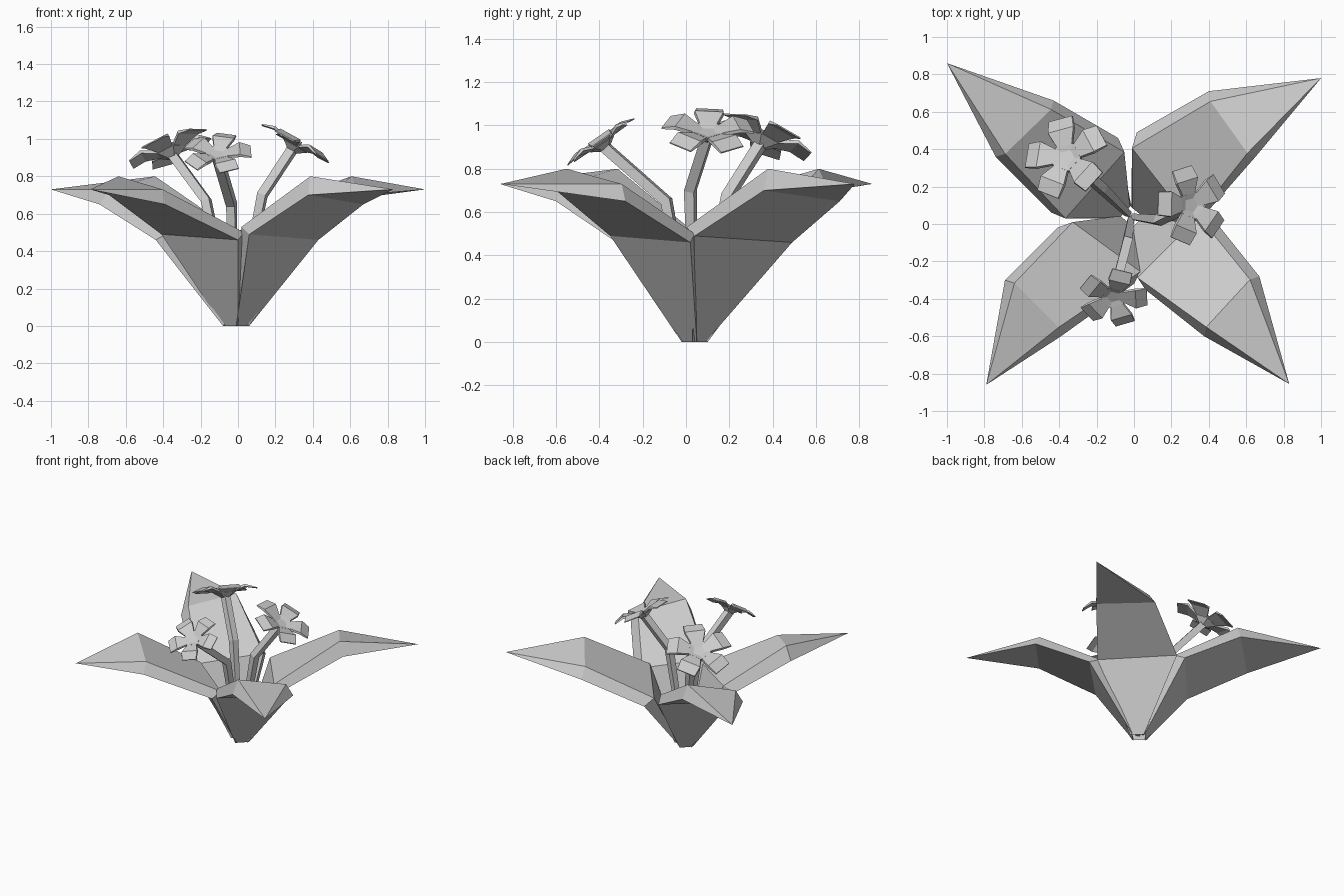
import bpy, bmesh, math
from mathutils import Vector

if "Cube" in bpy.data.objects:
    bpy.data.objects.remove(bpy.data.objects["Cube"])

UP = Vector((0, 0, 1))


def loft(bm, rings):
    """Skin a list of equal-length point rings and cap both ends."""
    vs = [[bm.verts.new(p) for p in r] for r in rings]
    n = len(vs[0])
    for a, b in zip(vs, vs[1:]):
        for i in range(n):
            j = (i + 1) % n
            bm.faces.new((a[i], a[j], b[j], b[i]))
    bm.faces.new(vs[0][::-1])
    bm.faces.new(vs[-1])


def finish(bm, name):
    bmesh.ops.recalc_face_normals(bm, faces=bm.faces)
    me = bpy.data.meshes.new(name)
    bm.to_mesh(me)
    bm.free()
    ob = bpy.data.objects.new(name, me)
    bpy.context.collection.objects.link(ob)


# Leaves: underside xy of the high edge and low edge at three rows, then the tip
leaves = {
    "right_back_leaf": [((.06, .03), (-.015, .09)), ((.37, .04), (.015, .49)), ((.65, .36), (.40, .71)), (1.0, .78)],
    "left_back_leaf": [((-.015, .10), (-.08, .03)), ((-.085, .46), (-.44, .06)), ((-.43, .66), (-.74, .36)), (-1.0, .86)],
    "left_front_leaf": [((-.08, .05), (.0, -.02)), ((-.41, -.02), (.0, -.32)), ((-.69, -.30), (-.39, -.60)), (-.79, -.86)],
    "right_front_leaf": [((-.01, -.02), (.06, .05)), ((.06, -.35), (.43, .02)), ((.375, -.60), (.67, -.28)), (.83, -.855)],
}
# Heights of (high under, low under, high top, low top), inset and pull-back per row
levels = [(0, 0, .01, .01, .01, .0), (.49, .46, .53, .50, .03, .075), (.70, .65, .80, .73, .045, .025)]
for name, (r0, r1, r2, tip) in leaves.items():
    bm = bmesh.new()
    vs = []
    for (hi, lo), (zh, zl, th, tl, inset, back) in zip((r0, r1, r2), levels):
        hi, lo = Vector((*hi, 0)), Vector((*lo, 0))
        d = (lo - hi).normalized() * inset
        inward = -((hi + lo) / 2).normalized() * back
        ring = [hi + UP * zh, lo + UP * zl,
                lo - d + inward + UP * tl, hi + d + inward + UP * th]
        vs.append([bm.verts.new(p) for p in ring])
    # Pointed end: all sides meet in one vertex
    point = bm.verts.new((*tip, .73))
    for i in range(4):
        j = (i + 1) % 4
        for a, b in zip(vs, vs[1:]):
            bm.faces.new((a[i], a[j], b[j], b[i]))
        bm.faces.new((vs[2][i], vs[2][j], point))
    bm.faces.new(vs[0][::-1])
    finish(bm, name)


# Flowers: centre, facing, radius, first petal angle, stem bend
flowers = [
    ("left_flower", (-.36, .355, .94), (-.33, .33, .88), .225, 30, (-.17, .19, .67)),
    ("right_flower", (.305, .10, .97), (.48, .03, .86), .205, 34, (.13, .02, .70)),
    ("front_flower", (-.11, -.39, .92), (-.03, -.57, .82), .18, -70, (-.035, -.09, .65)),
]
for name, centre, facing, rad, start, bend in flowers:
    centre, bend = Vector(centre), Vector(bend)
    rot = UP.rotation_difference(Vector(facing).normalized())

    def place(ang, r, side, h):
        """Point in flower space, measured in fractions of its radius."""
        c, s = math.cos(ang), math.sin(ang)
        return centre + rot @ (Vector((c * r - s * side, s * r + c * side, h)) * rad)

    # Five-sided cup in the middle
    bm = bmesh.new()
    angs = [math.radians(start + 36 + 72 * i) for i in range(5)]
    loft(bm, [[place(a, r, 0, h) for a in angs]
              for r, h in ((.13, -.20), (.38, -.04), (.37, .05), (.2, .0))])
    finish(bm, name + "_cup")

    # Petals widen, then droop at the end
    bm = bmesh.new()
    for i in range(5):
        a = math.radians(start + 72 * i)
        loft(bm, [[place(a, r, -w, h - t), place(a, r, w, h - t),
                   place(a, r, w * .95, h), place(a, r, -w * .95, h)]
                  for r, w, h, t in ((.28, .19, .04, .08), (.67, .34, .16, .08), (1.0, .31, .04, .03))])
    finish(bm, name + "_petals")

    # Bent four-sided stem
    bm = bmesh.new()
    root = Vector((-.015 + bend.x * .1, .035 + bend.y * .1, .03))
    path = [root, bend, centre - rot @ UP * rad * .12]
    dirs = [(path[1] - path[0]).normalized(), None, (path[2] - path[1]).normalized()]
    dirs[1] = (dirs[0] + dirs[2]).normalized()
    rings = []
    for p, d, r in zip(path, dirs, (.022, .034, .034)):
        q = UP.rotation_difference(d)
        rings.append([p + q @ Vector((r * math.cos(k * math.pi / 2 + .5),
                                      r * math.sin(k * math.pi / 2 + .5), 0)) for k in range(4)])
    loft(bm, rings)
    finish(bm, name + "_stem")
